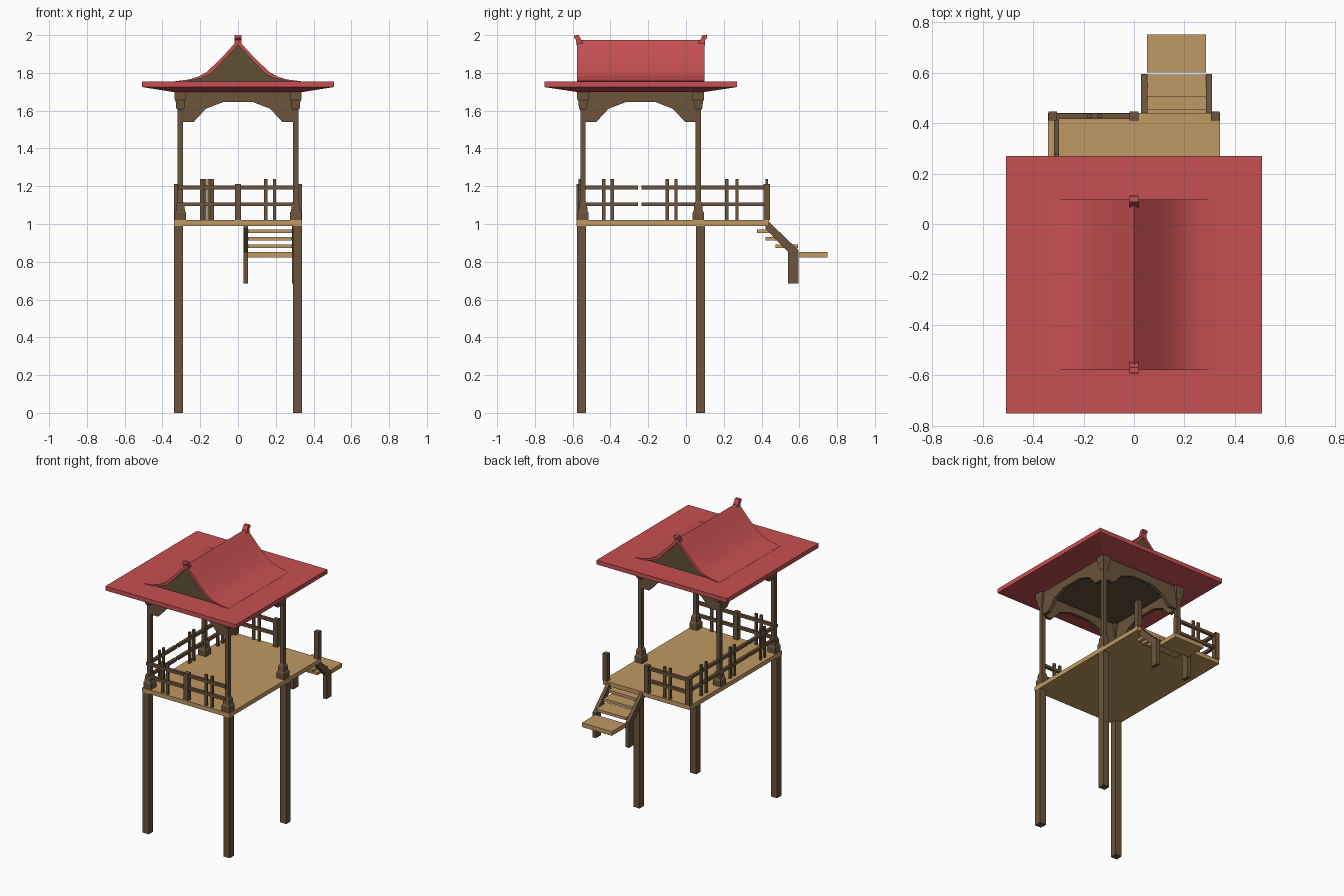
import bpy, bmesh, math

cube = bpy.data.objects.get("Cube")
if cube:
    bpy.data.objects.remove(cube, do_unlink=True)


def material(name, rgb):
    m = bpy.data.materials.new(name)
    m.use_nodes = True
    m.diffuse_color = (*rgb, 1)
    m.node_tree.nodes["Principled BSDF"].inputs["Base Color"].default_value = (*rgb, 1)
    return m


RED = material("roof red", (0.57, 0.08, 0.085))
TAN = material("plank tan", (0.53, 0.32, 0.125))
BROWN = material("timber brown", (0.147, 0.089, 0.046))
DARK = material("gable brown", (0.115, 0.08, 0.036))


def finish(name, bm, mat):
    bmesh.ops.recalc_face_normals(bm, faces=bm.faces)
    me = bpy.data.meshes.new(name)
    bm.to_mesh(me)
    bm.free()
    me.materials.append(mat)
    ob = bpy.data.objects.new(name, me)
    bpy.context.scene.collection.objects.link(ob)
    return ob


def loft(name, sections, mat, cx=0, cy=0):
    """Stack of rectangles given as (half x, half y, z)."""
    bm = bmesh.new()
    rings = []
    for hx, hy, z in sections:
        rings.append([bm.verts.new((cx + sx * hx, cy + sy * hy, z))
                      for sx, sy in ((-1, -1), (1, -1), (1, 1), (-1, 1))])
    for a, b in zip(rings, rings[1:]):
        for i in range(4):
            j = (i + 1) % 4
            bm.faces.new((a[i], a[j], b[j], b[i]))
    bm.faces.new(rings[0])
    bm.faces.new(rings[-1])
    return finish(name, bm, mat)


def box(name, x0, x1, y0, y1, z0, z1, mat):
    hx, hy = (x1 - x0) / 2, (y1 - y0) / 2
    return loft(name, [(hx, hy, z0), (hx, hy, z1)], mat, (x0 + x1) / 2, (y0 + y1) / 2)


def prism(name, profile, axis, a, b, mat):
    """Profile of (u, z) points extruded along x or y."""
    bm = bmesh.new()
    def put(u, z, t):
        return bm.verts.new((t, u, z) if axis == "x" else (u, t, z))
    near = [put(u, z, a) for u, z in profile]
    far = [put(u, z, b) for u, z in profile]
    bm.faces.new(near)
    bm.faces.new(far)
    for i in range(len(profile)):
        j = (i + 1) % len(profile)
        bm.faces.new((near[i], near[j], far[j], far[i]))
    return finish(name, bm, mat)


def mirrored(half, c=0):
    """Complete a half profile, listed from the centre outward."""
    return [(c - u, z) for u, z in reversed(half) if u > 0] + [(c + u, z) for u, z in half]


MID = -0.24           # middle of the roofed part along y
PX, PY = 0.305, 0.305  # roof post offsets

# Deck and its three long legs
box("deck", -0.34, 0.34, -0.58, 0.44, 0.99, 1.02, TAN)
for n, x, y in (("front_left", 0.315, -0.553), ("front_right", -0.315, -0.553),
                ("back_left", 0.315, 0.077)):
    box(n + "_leg", x - 0.024, x + 0.024, y - 0.024, y + 0.024, 0, 0.99, BROWN)

# Roof posts with stepped bases and capitals
steps = ((0.03, 1.02), (0.03, 1.06), (0.024, 1.07), (0.021, 1.105), (0.014, 1.12),
         (0.014, 1.6), (0.022, 1.615), (0.025, 1.65), (0.031, 1.66), (0.031, 1.705))
for sx in (-1, 1):
    for sy in (-1, 1):
        loft("roof_post", [(h, h, z) for h, z in steps], BROWN, sx * PX, MID + sy * PY)

# Arched beams between the posts
arch = [(0.08, 1.645), (0.17, 1.61), (0.235, 1.54), (0.295, 1.54), (0.295, 1.705)]
for s in (-1, 1):
    y, x = MID + s * PY, s * PX
    prism("cross_beam", mirrored(arch), "y", y - 0.012, y + 0.012, BROWN)
    prism("side_beam", mirrored(arch, MID), "x", x - 0.012, x + 0.012, BROWN)

# Lower roof skirt and ceiling
loft("lower_roof", [(0.35, 0.345, 1.7), (0.508, 0.51, 1.725), (0.508, 0.51, 1.755)], RED, 0, MID)
box("ceiling", -0.3, 0.3, MID - 0.3, MID + 0.3, 1.693, 1.701, DARK)

# Upper roof: curved shell over recessed gable panels
outer = [(0, 1.975), (0.085, 1.882), (0.165, 1.805), (0.21, 1.78), (0.26, 1.765), (0.33, 1.756)]
inner = [(0, 1.948), (0.08, 1.862), (0.15, 1.792), (0.2, 1.769), (0.275, 1.754)]
shell = mirrored(outer) + [(0.33, 1.752)] + mirrored(inner)[::-1] + [(-0.33, 1.752)]
roof = prism("upper_roof", shell, "y", MID - 0.338, MID + 0.338, RED)
bpy.ops.object.select_all(action="DESELECT")
roof.select_set(True)
bpy.context.view_layer.objects.active = roof
bpy.ops.object.shade_smooth_by_angle(angle=math.radians(35))
prism("gable_panel", mirrored(inner), "y", MID - 0.325, MID + 0.325, DARK)

# Flared ridge ends
for s in (-1, 1):
    horn = [(0.305, 1.955), (0.34, 1.945), (0.342, 1.975), (0.353, 1.985), (0.35, 2.0), (0.328, 2.0)]
    prism("ridge_end", [(MID + s * u, z) for u, z in horn], "x", -0.018, 0.018, RED)


# Railings: two rails and pairs of upright slats
def railing(name, axis, at, spans, slats):
    def bar(part, a, b, z0, z1, half):
        across = (at - half, at + half)
        xy = ((a, b) + across) if axis == "x" else (across + (a, b))
        box(name + part, *xy, z0, z1, BROWN)
    for a, b in spans:
        for z in (1.095, 1.183):
            bar("_rail", a, b, z, z + 0.02, 0.01)
    for c in slats:
        bar("_slat", c - 0.009, c + 0.009, 1.02, 1.238, 0.007)


railing("front", "x", -0.563, [(-0.3, 0.3)], (-0.192, -0.152, 0.147, 0.193))
railing("back", "x", 0.427, [(-0.31, 0)], (-0.175, -0.135))
railing("side", "y", -0.307, [(-0.57, -0.253), (-0.236, 0.42)],
        (-0.435, -0.39, -0.1, -0.053, 0.215, 0.27))
for x, y in ((-0.322, 0.428), (0, 0.428), (0.322, 0.428), (0, -0.564)):
    box("railing_post", x - 0.017, x + 0.017, y - 0.017, y + 0.017, 1.02, 1.212, BROWN)

# Stair: bent stringers, treads and landing
side = [(0.435, 1.015), (0.595, 0.862), (0.595, 0.685), (0.54, 0.685), (0.54, 0.853),
        (0.42, 0.975), (0.42, 1.015)]
for x in (0.028, 0.285):
    prism("stair_stringer", side, "x", x, x + 0.025, BROWN)
for y0, y1, z in ((0.375, 0.455, 0.952), (0.42, 0.508, 0.912), (0.475, 0.592, 0.872)):
    box("stair_tread", 0.052, 0.286, y0, y1, z, z + 0.019, TAN)
box("stair_landing", 0.052, 0.286, 0.6, 0.75, 0.823, 0.853, TAN)
